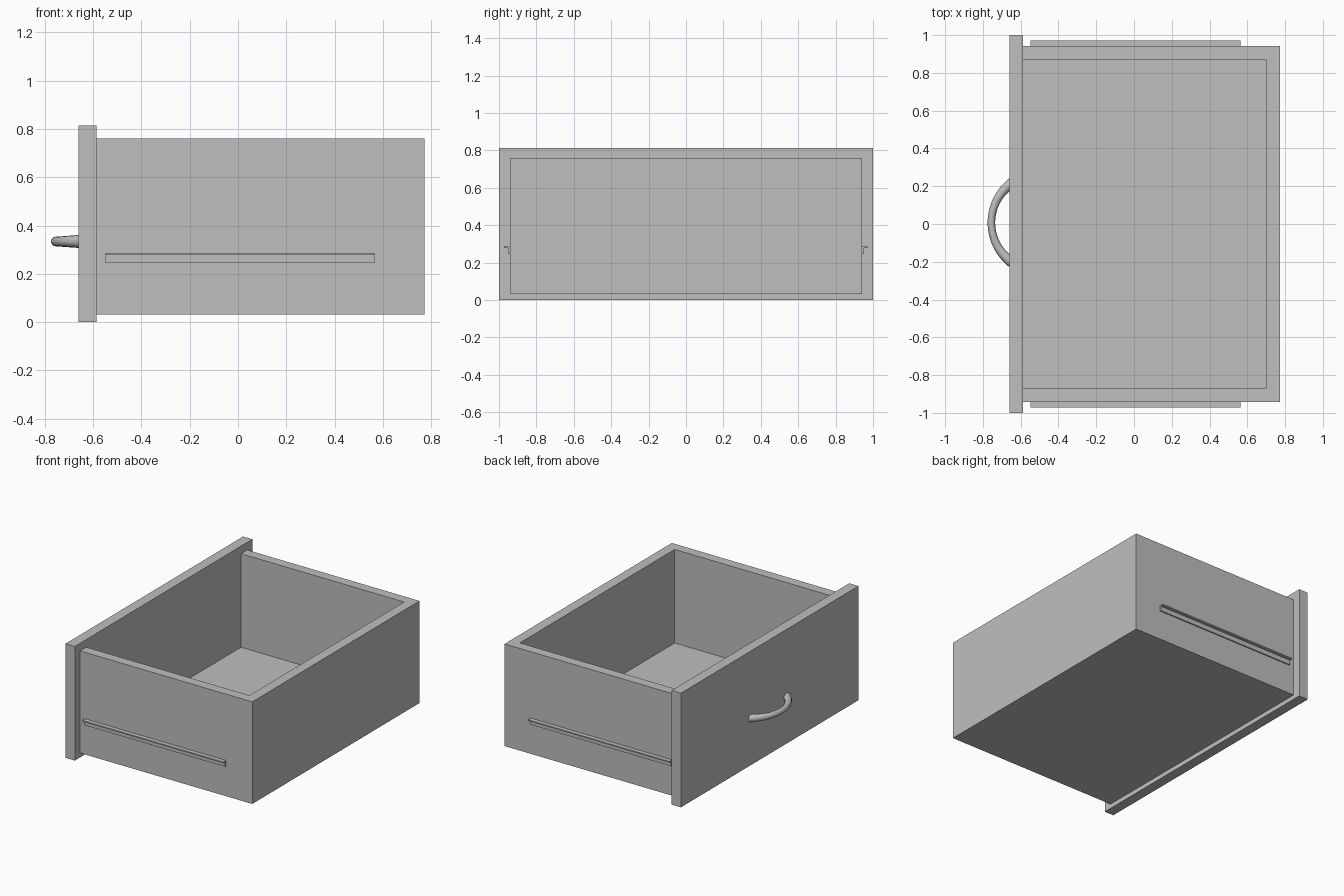
import bpy, bmesh, math
from mathutils import Vector

default = bpy.data.objects.get("Cube")
if default:
    bpy.data.objects.remove(default, do_unlink=True)

grey = bpy.data.materials.new("plain grey")
grey.use_nodes = True
COLOUR = (0.52, 0.52, 0.52, 1)
grey.diffuse_color = COLOUR
grey.node_tree.nodes["Principled BSDF"].inputs["Base Color"].default_value = COLOUR


def prism(name, profile, direction):
    """Extrude a closed outline along a direction into a solid."""
    bm = bmesh.new()
    face = bm.faces.new([bm.verts.new(p) for p in profile])
    solid = bmesh.ops.extrude_face_region(bm, geom=[face], use_keep_orig=True)
    moved = [v for v in solid["geom"] if isinstance(v, bmesh.types.BMVert)]
    bmesh.ops.translate(bm, verts=moved, vec=Vector(direction))
    bmesh.ops.recalc_face_normals(bm, faces=bm.faces)
    mesh = bpy.data.meshes.new(name)
    bm.to_mesh(mesh)
    bm.free()
    mesh.materials.append(grey)
    obj = bpy.data.objects.new(name, mesh)
    bpy.context.collection.objects.link(obj)
    return obj


def board(name, x0, x1, half_width, z0, z1):
    w = half_width
    outline = [(x0, -w, z0), (x1, -w, z0), (x1, w, z0), (x0, w, z0)]
    return prism(name, outline, (0, 0, z1 - z0))


# Main dimensions
PANEL_OUT, PANEL_IN = -0.66, -0.587
BACK, BACK_IN = 0.772, 0.70
SIDE, SIDE_IN = 0.942, 0.872
BASE, FLOOR, RIM = 0.032, 0.093, 0.76

# Front panel
board("front_panel", PANEL_OUT, PANEL_IN, 1.0, 0, 0.814)

# Two sides and the back as one U-shaped wall
half = [(PANEL_IN, SIDE_IN), (PANEL_IN, SIDE), (BACK, SIDE)]
outer = half + [(x, -y) for x, y in reversed(half)]
inner = [(BACK_IN, -SIDE_IN), (BACK_IN, SIDE_IN)]
prism("drawer_walls", [(x, y, BASE) for x, y in outer + inner], (0, 0, RIM - BASE))

# Drawer bottom
board("drawer_bottom", PANEL_IN, BACK_IN, SIDE_IN, BASE, FLOOR)

# Angle-section runner on each side
section = [(0, 0.245), (0, 0.287), (0.03, 0.287), (0.03, 0.278), (0.009, 0.278), (0.009, 0.245)]
for name, sign in (("left_runner", 1), ("right_runner", -1)):
    prism(name, [(-0.548, sign * (SIDE + d), z) for d, z in section], (1.113, 0, 0))

# Bowed pull handle, thicker towards its ends
RADIUS, CENTRE_X, SPREAD, STEPS = 0.258, -0.497, math.radians(55), 24
curve = bpy.data.curves.new("handle", "CURVE")
curve.dimensions = "3D"
curve.bevel_depth = 0.02
curve.bevel_resolution = 4
curve.use_fill_caps = True
spline = curve.splines.new("POLY")
spline.points.add(STEPS)
for i, point in enumerate(spline.points):
    t = 2 * i / STEPS - 1
    angle = t * SPREAD
    point.co = (CENTRE_X - RADIUS * math.cos(angle), 0.007 + RADIUS * math.sin(angle), 0.334, 1)
    point.radius = 1 + 0.4 * t * t
curve.materials.append(grey)
handle = bpy.data.objects.new("handle", curve)
bpy.context.collection.objects.link(handle)
bpy.ops.object.select_all(action="DESELECT")
handle.select_set(True)
bpy.context.view_layer.objects.active = handle
bpy.ops.object.convert(target="MESH")
bpy.ops.object.shade_smooth_by_angle()
